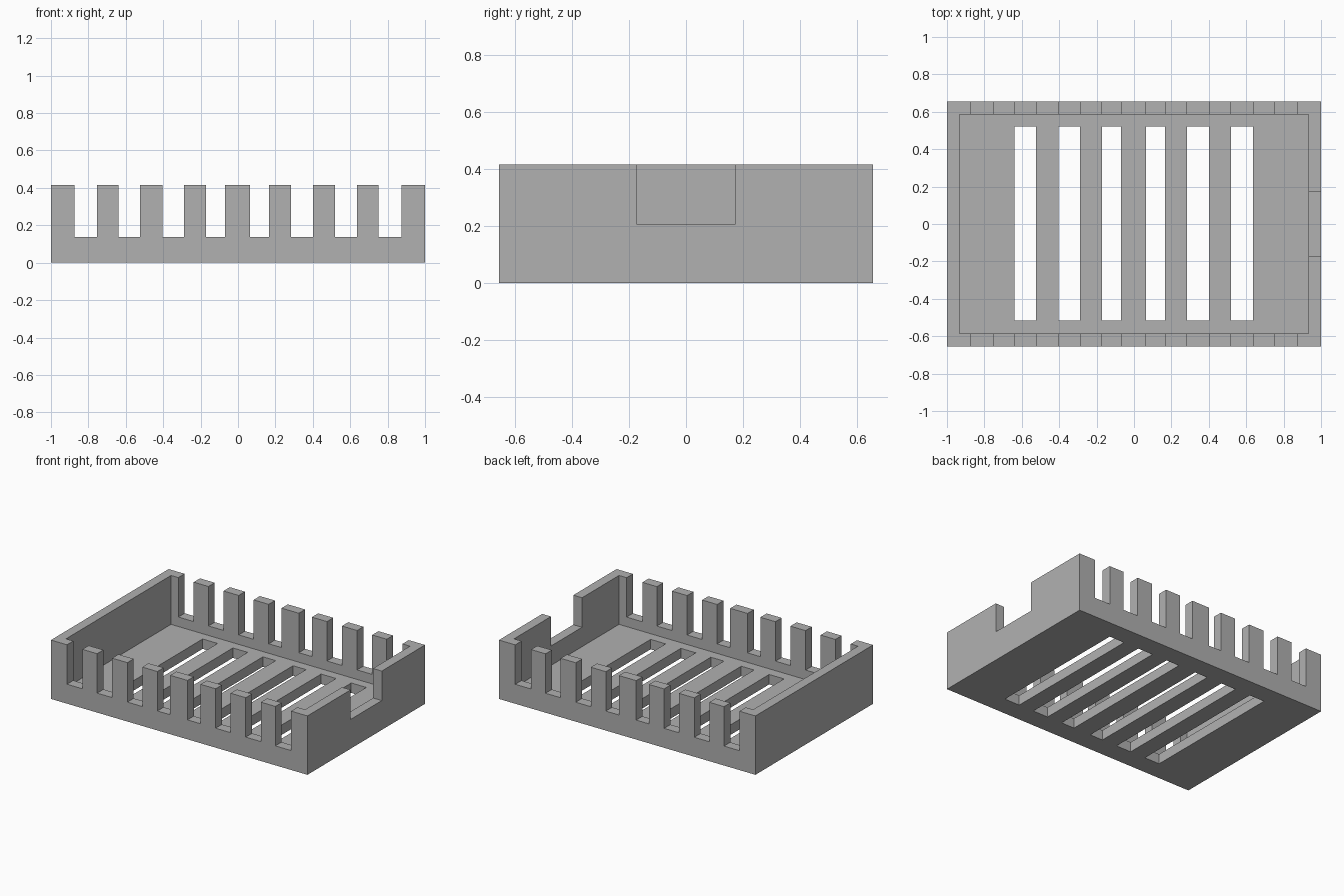
import bpy

cube = bpy.data.objects.get("Cube")
if cube:
    bpy.data.objects.remove(cube, do_unlink=True)

grey = bpy.data.materials.new("plain grey")
grey.use_nodes = True
COLOUR = (0.44, 0.44, 0.44, 1)
grey.diffuse_color = COLOUR
grey.node_tree.nodes["Principled BSDF"].inputs["Base Color"].default_value = COLOUR


def box(name, low, high):
    """Axis-aligned box between two corners."""
    centre = [(a + b) / 2 for a, b in zip(low, high)]
    bpy.ops.mesh.primitive_cube_add(size=1, location=centre)
    obj = bpy.context.object
    obj.name = name
    obj.scale = [b - a for a, b in zip(low, high)]
    bpy.ops.object.transform_apply(location=True, rotation=False, scale=True)
    obj.data.materials.append(grey)
    return obj


def cut(target, low, high):
    """Remove a box-shaped volume from the target."""
    cutter = box("cutter", low, high)
    cutter.hide_render = True
    mod = target.modifiers.new("cut", 'BOOLEAN')
    mod.operation = 'DIFFERENCE'
    mod.solver = 'EXACT'
    mod.object = cutter
    bpy.context.view_layer.objects.active = target
    bpy.ops.object.modifier_apply(modifier=mod.name)
    bpy.data.objects.remove(cutter, do_unlink=True)


HALF_Y, HEIGHT, FLOOR, SILL = 0.655, 0.415, 0.07, 0.137
ABOVE = HEIGHT + 0.2

# Open tray
tray = box("slotted_tray", (-1, -HALF_Y, 0), (1, HALF_Y, HEIGHT))
cut(tray, (-0.932, -0.585, FLOOR), (0.932, 0.585, ABOVE))

# Comb gaps through the front and back walls
gaps = [(-0.875, -0.755), (-0.64, -0.523), (-0.404, -0.288), (-0.17, -0.07),
        (0.065, 0.167), (0.284, 0.401), (0.519, 0.637), (0.75, 0.873)]
for left, right in gaps:
    cut(tray, (left, -1, SILL), (right, 1, ABOVE))

# Drain slots in the floor, in line with the inner gaps
for left, right in gaps[1:-1]:
    cut(tray, (left, -0.515, -0.2), (right, 0.52, FLOOR + 0.04))

# Notch in the end wall
cut(tray, (0.8, -0.173, 0.207), (1.2, 0.173, ABOVE))
